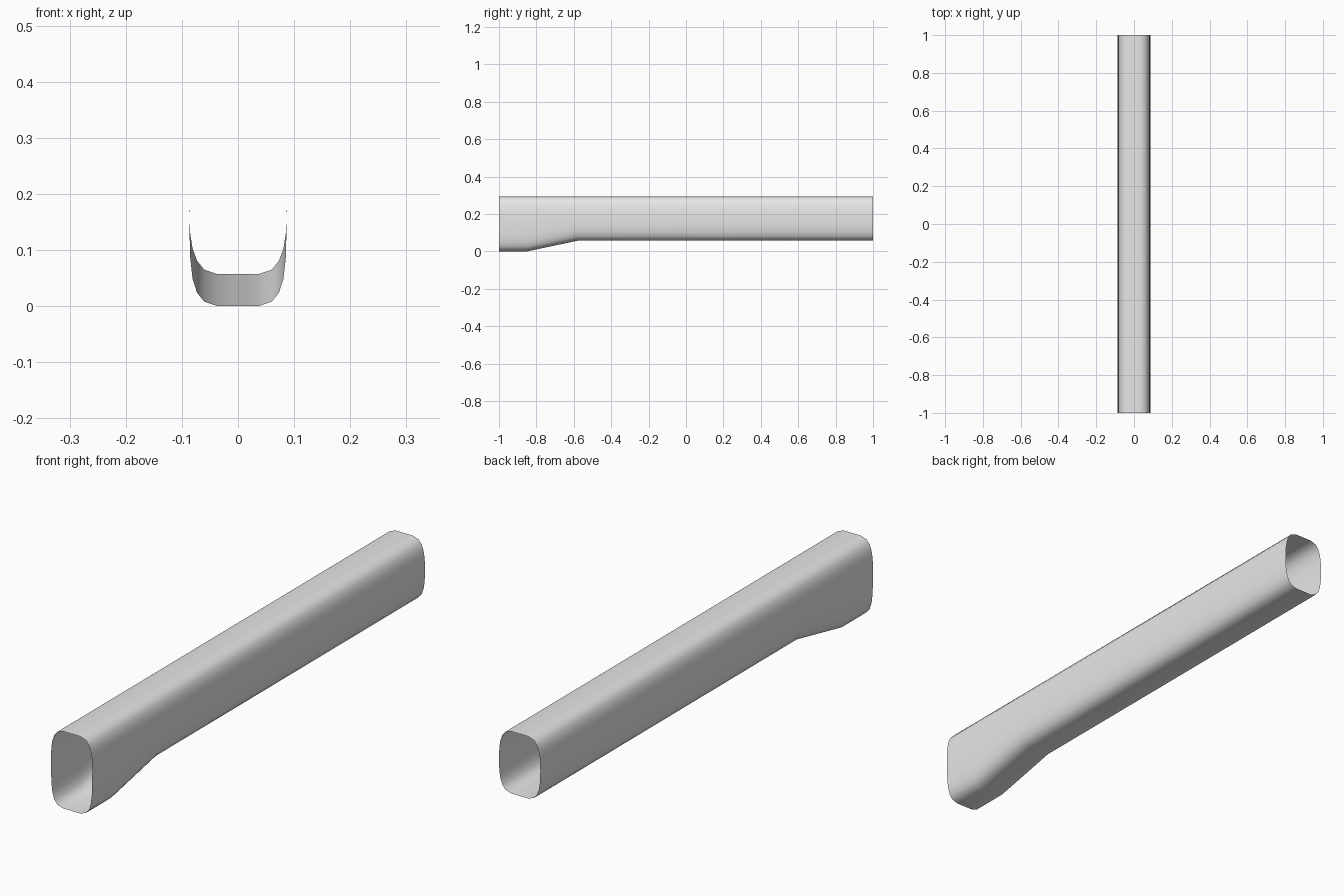
import bpy
import bmesh

cube = bpy.data.objects.get("Cube")
if cube:
    bpy.data.objects.remove(cube, do_unlink=True)

# Single plain grey
grey = bpy.data.materials.new("plain_grey")
grey.use_nodes = True
grey.diffuse_color = (0.8, 0.8, 0.8, 1)
grey.node_tree.nodes["Principled BSDF"].inputs["Base Color"].default_value = (0.8, 0.8, 0.8, 1)

TOP, BOTTOM = 0.293, 0.057
MID = (TOP + BOTTOM) / 2

# Quarter section from the flat outward: half width, inset from the flat, share of the drop
QUARTER = [(0.013, 0, 1), (0.036, 0, 1), (0.06, 0.008, 1), (0.073, 0.024, 1),
           (0.081, 0.046, 0.95), (0.0855, 0.075, 0.75)]


def section(drop):
    """Closed rounded outline whose lower half is pulled down by drop."""
    lower = [(x, BOTTOM + inset - drop * share) for x, inset, share in QUARTER]
    upper = [(x, TOP - inset) for x, inset, _ in reversed(QUARTER)]
    half = lower + [(0.087, MID)] + upper
    return half + [(-x, z) for x, z in reversed(half)]


# Open sleeve lofted along its length, with the deeper mouth at the front
bm = bmesh.new()
rings = []
for y, drop in [(-1, BOTTOM), (-0.85, BOTTOM), (-0.58, 0), (1, 0)]:
    rings.append([bm.verts.new((x, y, z)) for x, z in section(drop)])
for a, b in zip(rings, rings[1:]):
    for i in range(len(a)):
        j = (i + 1) % len(a)
        face = bm.faces.new((a[i], b[i], b[j], a[j]))
        face.smooth = True
bm.normal_update()

# Make sure the sides face outward
side = max(bm.faces, key=lambda f: f.calc_center_median().x)
if side.normal.x < 0:
    bmesh.ops.reverse_faces(bm, faces=bm.faces[:])

mesh = bpy.data.meshes.new("hollow_sleeve")
bm.to_mesh(mesh)
bm.free()
mesh.materials.append(grey)
sleeve = bpy.data.objects.new("hollow_sleeve", mesh)
bpy.context.collection.objects.link(sleeve)
